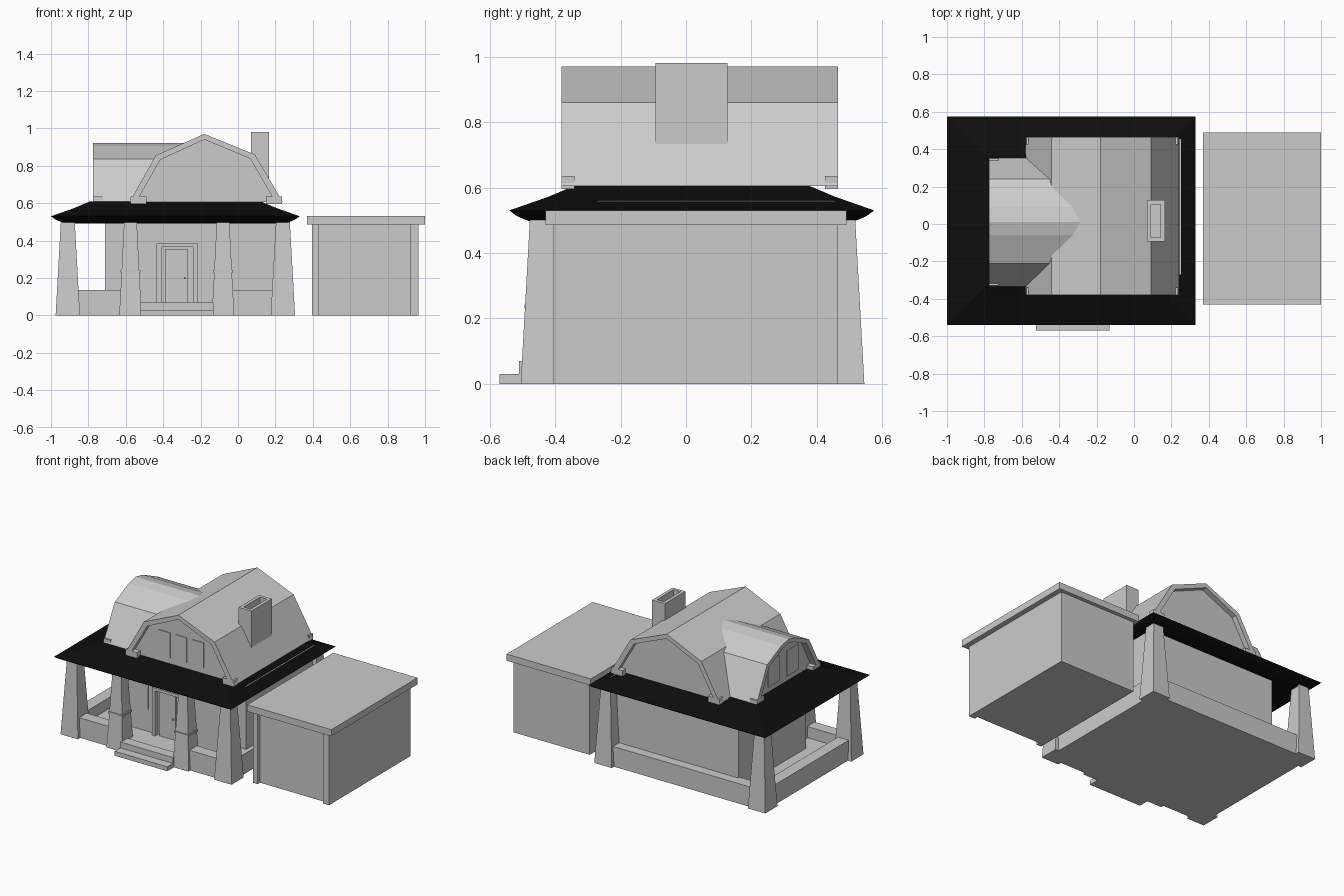
import bpy, bmesh

if "Cube" in bpy.data.objects:
    bpy.data.objects.remove(bpy.data.objects["Cube"])

black = bpy.data.materials.new("black_roof")
black.diffuse_color = (0.004, 0.004, 0.004, 1)
black.use_nodes = True
black.node_tree.nodes["Principled BSDF"].inputs["Base Color"].default_value = black.diffuse_color


def finish(name, bm, mat=None):
    bmesh.ops.recalc_face_normals(bm, faces=bm.faces)
    me = bpy.data.meshes.new(name)
    bm.to_mesh(me)
    bm.free()
    ob = bpy.data.objects.new(name, me)
    bpy.context.collection.objects.link(ob)
    if mat:
        me.materials.append(mat)
    return ob


def loft(name, rings, mat=None):
    """Closed solid from a list of matching point rings."""
    bm = bmesh.new()
    vs = [[bm.verts.new(p) for p in r] for r in rings]
    n = len(vs[0])
    for a, b in zip(vs, vs[1:]):
        for i in range(n):
            bm.faces.new((a[i], a[(i + 1) % n], b[(i + 1) % n], b[i]))
    bm.faces.new(vs[0][::-1])
    bm.faces.new(vs[-1])
    return finish(name, bm, mat)


def rect(x0, x1, y0, y1, z):
    return [(x0, y0, z), (x1, y0, z), (x1, y1, z), (x0, y1, z)]


def box(name, x0, x1, y0, y1, z0, z1):
    return loft(name, [rect(x0, x1, y0, y1, z0), rect(x0, x1, y0, y1, z1)])


def taper(name, x, y, z0, z1, h0, h1):
    return loft(name, [rect(x - h, x + h, y - h, y + h, z) for z, h in ((z0, h0), (z1, h1))])


def prism(name, pts, axis, a, b):
    """Extrude a (horizontal, z) profile along x or y."""
    put = (lambda u, z, t: (t, u, z)) if axis == "x" else (lambda u, z, t: (u, t, z))
    return loft(name, [[put(u, z, t) for u, z in pts] for t in (a, b)])


def tube(name, rings, order=(0, 1, 2, 3)):
    """Solid whose rings loop back on themselves (open frame)."""
    bm = bmesh.new()
    vs = [[bm.verts.new(p) for p in r] for r in rings]
    n, m = len(vs[0]), len(vs)
    for j in range(m):
        a, b = vs[j], vs[(j + 1) % m]
        for i in range(n):
            bm.faces.new((a[i], a[(i + 1) % n], b[(i + 1) % n], b[i]))
    return finish(name, bm)


# Porch floor and front steps
box("porch_floor", -0.95, 0.28, -0.48, 0.52, 0, 0.06)
box("upper_step", -0.525, -0.13, -0.51, -0.44, 0, 0.07)
box("lower_step", -0.525, -0.13, -0.57, -0.50, 0, 0.03)

# Low parapet walls between the columns
for name, *b in (("front_left_parapet", -0.91, -0.58, -0.48, -0.40),
                 ("front_right_parapet", -0.08, 0.24, -0.48, -0.40),
                 ("back_parapet", -0.91, 0.24, 0.44, 0.52),
                 ("left_parapet", -0.95, -0.87, -0.44, 0.48),
                 ("right_parapet", 0.20, 0.28, -0.44, 0.48)):
    box(name, *b, 0, 0.135)

# Tapered corner columns and capped front columns
for x in (-0.91, 0.24):
    for y in (-0.44, 0.48):
        taper("corner_column", x, y, 0, 0.52, 0.065, 0.036)
for x in (-0.575, -0.08):
    taper("front_pedestal", x, -0.44, 0, 0.235, 0.06, 0.047)
    taper("pedestal_cap", x, -0.44, 0.23, 0.242, 0.053, 0.053)
    taper("front_column", x, -0.44, 0.24, 0.52, 0.047, 0.033)

# House body with door and windows
WY = -0.27
box("house_body", -0.71, 0.25, WY, 0.455, 0.05, 0.56)
for name, x0, x1, z0, z1 in (("door_left_jamb", -0.435, -0.41, 0.06, 0.38),
                             ("door_right_jamb", -0.24, -0.215, 0.06, 0.38),
                             ("door_lintel", -0.435, -0.215, 0.365, 0.385)):
    box(name, x0, x1, WY - 0.03, WY + 0.01, z0, z1)
box("door", -0.39, -0.27, WY - 0.012, WY + 0.01, 0.06, 0.355)
box("door_knob", -0.29, -0.28, WY - 0.022, WY, 0.195, 0.205)
box("right_window", -0.195, 0.15, WY - 0.006, WY + 0.01, 0.2, 0.4)
box("left_window", -0.68, -0.48, WY - 0.006, WY + 0.01, 0.21, 0.4)

# Black flared porch roof
loft("porch_roof",
     [rect(-1 + i, 0.33 - i, -0.54 + i, 0.575 - i, z)
      for i, z in ((0.08, 0.49), (0.04, 0.505), (0.02, 0.515), (0, 0.53), (0.12, 0.572), (0.21, 0.61))],
     black)


# Gambrel roofs: overhanging shell, recessed gable wall, eave returns
def gambrel(name, outer, inner, axis, a, b, wall_a, wall_b):
    put = (lambda u, z, t: (t, u, z)) if axis == "x" else (lambda u, z, t: (u, t, z))
    loft(name + "_shell", [[put(*o, a), put(*i, a), put(*i, b), put(*o, b)]
                           for o, i in zip(outer, inner)])
    prism(name + "_gable_wall", inner, axis, wall_a, wall_b)


main_out = [(-0.58, 0.605), (-0.44, 0.855), (-0.18, 0.97), (0.09, 0.86), (0.24, 0.605)]
main_in = [(-0.545, 0.605), (-0.415, 0.832), (-0.18, 0.94), (0.065, 0.838), (0.20, 0.605)]
gambrel("main_roof", main_out, main_in, "y", -0.38, 0.465, -0.345, 0.43)
wing_out = [(-0.335, 0.605), (-0.21, 0.836), (-0.06, 0.905), (0.01, 0.922), (0.09, 0.905),
            (0.24, 0.836), (0.355, 0.605)]
wing_in = [(-0.30, 0.605), (-0.187, 0.815), (-0.05, 0.88), (0.01, 0.894), (0.08, 0.88),
           (0.215, 0.815), (0.32, 0.605)]
gambrel("wing_roof", wing_out, wing_in, "x", -0.775, -0.28, -0.73, -0.3)
for x0, x1 in ((-0.575, -0.49), (0.15, 0.235)):
    for y0, y1 in ((-0.38, -0.34), (0.425, 0.465)):
        box("main_eave_return", x0, x1, y0, y1, 0.595, 0.635)
for y0, y1 in ((-0.33, -0.25), (0.27, 0.35)):
    box("wing_eave_return", -0.775, -0.725, y0, y1, 0.595, 0.635)

# Attic windows
for x in (-0.307, -0.183, -0.055):
    box("front_attic_window", x - 0.043, x + 0.043, -0.351, -0.34, 0.645, 0.815)
for y in (-0.09, 0.11):
    box("wing_attic_window", -0.736, -0.725, y - 0.06, y + 0.06, 0.645, 0.815)

# Hollow chimney
cx0, cx1, cy0, cy1 = 0.07, 0.165, -0.093, 0.127
i = 0.022
loft("chimney", [rect(cx0, cx1, cy0, cy1, 0.70), rect(cx0, cx1, cy0, cy1, 0.98),
                 rect(cx0 + i, cx1 - i, cy0 + i, cy1 - i, 0.98),
                 rect(cx0 + i, cx1 - i, cy0 + i, cy1 - i, 0.90)])

# Garage with recessed door and flat roof
box("garage_body", 0.40, 0.96, -0.38, 0.465, 0, 0.49)
box("garage_left_wall", 0.395, 0.43, -0.405, 0.465, 0, 0.49)
box("garage_right_wall", 0.92, 0.965, -0.405, 0.465, 0, 0.49)
box("garage_roof", 0.37, 1.0, -0.43, 0.49, 0.485, 0.53)
